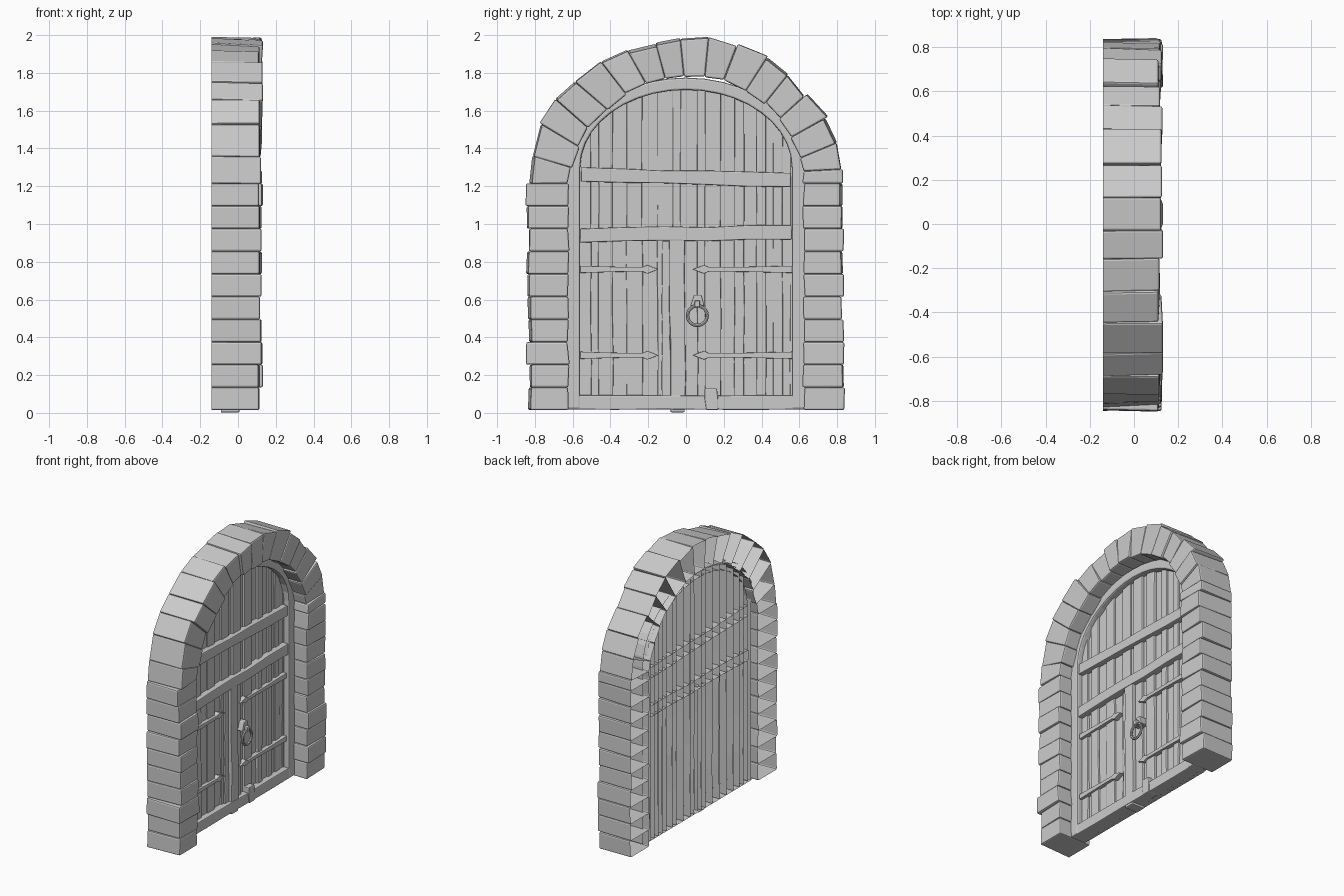
import bpy, bmesh, math, random
from mathutils import Vector

random.seed(7)
rnd = random.uniform

if "Cube" in bpy.data.objects:
    bpy.data.objects.remove(bpy.data.objects["Cube"], do_unlink=True)


def prism(name, outline, back, front, bevel=0.006, face=None):
    """Open-backed block: a counter-clockwise (y, z) outline pushed along x.
    An optional face gives the (x, y, z) corners of a tilted front."""
    face = face or [(front, y, z) for y, z in outline]
    bm = bmesh.new()
    rear = [bm.verts.new((back, y, z)) for y, z in outline]
    fore = [bm.verts.new(p) for p in face]
    bm.faces.new(fore)
    count = len(rear)
    for i in range(count):
        j = (i + 1) % count
        bm.faces.new((rear[i], rear[j], fore[j], fore[i]))
    mesh = bpy.data.meshes.new(name)
    bm.to_mesh(mesh)
    bm.free()
    obj = bpy.data.objects.new(name, mesh)
    bpy.context.collection.objects.link(obj)
    mod = obj.modifiers.new("worn_edges", "BEVEL")
    mod.width = bevel
    mod.segments = 2
    mod.limit_method = "ANGLE"
    mod.angle_limit = math.radians(35)


def timber(name, start, end, width, back, front, wobble=0.005, steps=5):
    """Slightly crooked board running between two (y, z) points."""
    a, b = Vector(start), Vector(end)
    along = (b - a).normalized()
    side = Vector((along.y, -along.x))
    right, left = [], []
    for i in range(steps + 1):
        p = a.lerp(b, i / steps)
        right.append(p + side * (width / 2 + rnd(-wobble, wobble)))
        left.append(p - side * (width / 2 + rnd(-wobble, wobble)))
    prism(name, [tuple(p) for p in right + left[::-1]], back, front)


SPRING = 1.3


def arch_height(y, half, rise):
    return SPRING + rise * math.sqrt(max(0, 1 - (y / half) ** 2))


def arch_line(half, rise, foot, steps=20):
    """Outline from the +y foot over the top to the -y foot."""
    arc = [(half * math.cos(math.pi * i / steps),
            SPRING + rise * math.sin(math.pi * i / steps)) for i in range(steps + 1)]
    return [(half, foot)] + arc + [(-half, foot)]


# Stone surround: joints as (outer y, outer z, inner y, inner z), left foot to right foot
courses = [0.015 + 0.12 * i for i in range(11)]
joints = [(-0.835, z, -0.625, z) for z in courses]
joints += [
    (-0.815, 1.36, -0.61, 1.30), (-0.77, 1.53, -0.57, 1.41), (-0.69, 1.66, -0.52, 1.51),
    (-0.585, 1.75, -0.42, 1.61), (-0.45, 1.86, -0.32, 1.69), (-0.31, 1.92, -0.21, 1.74),
    (-0.16, 1.955, -0.11, 1.77), (-0.03, 1.98, -0.01, 1.78), (0.12, 1.99, 0.10, 1.78),
    (0.27, 1.945, 0.20, 1.76), (0.43, 1.88, 0.32, 1.71), (0.54, 1.79, 0.42, 1.64),
    (0.63, 1.68, 0.50, 1.56), (0.74, 1.56, 0.56, 1.46), (0.80, 1.43, 0.61, 1.35),
    (0.825, 1.29, 0.625, 1.28)]
joints += [(0.83, z, 0.625, z) for z in reversed(courses)]

for n, (low, high) in enumerate(zip(joints, joints[1:])):
    outer = [Vector(low[:2]), Vector(high[:2])]
    inner = [Vector(low[2:]), Vector(high[2:])]
    outward = (outer[0] + outer[1] - inner[0] - inner[1]).normalized()
    push, flare = rnd(-0.006, 0.014), rnd(-0.016, 0.006)
    outer = [p + outward * (push + rnd(-0.003, 0.003)) for p in outer]
    inner = [p - outward * rnd(-0.004, 0.01) for p in inner]
    # order runs counter-clockwise: far joint outer, near joint outer, inner pair
    corners = [outer[1], outer[0], inner[0], inner[1]]
    depth, lean = rnd(0.11, 0.13), rnd(-0.006, 0.006)
    face = []
    for k, p in enumerate(corners):
        q = p + outward * flare if k < 2 else p
        face.append((depth + (lean if k < 2 else -lean), q.x, q.y))
    prism(f"surround_stone_{n + 1}", [tuple(p) for p in corners], -0.14, depth, 0.009, face)

# Wooden arch frame and sill
prism("arch_frame", arch_line(0.635, 0.475, 0.02) + arch_line(0.56, 0.41, 0.02)[::-1],
      -0.1, 0.015, 0.01)
timber("sill", (-0.63, 0.055), (0.63, 0.055), 0.075, -0.06, 0.012, 0.002)

# Vertical planks trimmed under the arch, each tucked slightly under the next
edge, n = -0.59, 0
while edge < 0.58:
    width = min(random.choice((0.045, 0.07, 0.078, 0.085)), 0.592 - edge)
    if 0.592 - edge - width < 0.03:
        width = 0.592 - edge
    left, right = edge - 0.003, edge + width + 0.003
    outline = [(left, 0.02), (right, 0.02)]
    for i in range(1, 5):
        outline.append((right + rnd(-0.003, 0.004), 0.27 * i))
    for t in (0, 0.5, 1):
        y = right + (left - right) * t
        outline.append((y, arch_height(y, 0.605, 0.45)))
    for i in range(4, 0, -1):
        outline.append((left + rnd(-0.004, 0.003), 0.27 * i))
    n += 1
    prism(f"plank_{n}", outline, -0.105, (-0.022 if n % 2 else -0.034) + rnd(-0.004, 0.004), 0.006)
    edge += width

# Cross beams and posts
timber("upper_beam", (-0.555, 1.26), (0.555, 1.232), 0.076, -0.108, 0.01)
timber("lower_beam", (-0.56, 0.938), (0.56, 0.958), 0.074, -0.108, 0.012)
timber("center_post", (-0.045, 0.003), (-0.045, 0.92), 0.08, -0.09, 0.008)
timber("side_plank", (-0.105, 0.05), (-0.105, 0.91), 0.05, -0.06, -0.015)
timber("post_foot", (0.135, 0.015), (0.135, 0.13), 0.065, -0.06, 0.018, steps=2)

# Strap hinges with spear tips
for level, z in (("lower", 0.305), ("upper", 0.76)):
    for label, root, tip in (("left", 0.57, 0.035), ("right", -0.56, -0.145)):
        way = 1 if tip > root else -1
        half = [(root, 0.019), ((root + tip) / 2, 0.013), (tip - way * 0.085, 0.012),
                (tip - way * 0.06, 0.023)]
        below = [(y, z - h) for y, h in half]
        above = [(y, z + h) for y, h in half]
        outline = below + [(tip, z)] + above[::-1]
        if way < 0:
            outline.reverse()
        prism(f"{level}_{label}_hinge", outline, -0.05, -0.003, 0.003)

# Ring handle hanging from its plate
plate = [(0.022, 0.565), (0.098, 0.565), (0.082, 0.625), (0.042, 0.625)]
prism("handle_plate", plate, -0.05, 0.02, 0.005)
timber("ring_staple", (0.06, 0.56), (0.06, 0.595), 0.028, -0.03, 0.045, 0, 1)
bpy.ops.mesh.primitive_torus_add(major_segments=24, minor_segments=8,
                                 major_radius=0.052, minor_radius=0.009,
                                 location=(0.03, 0.06, 0.515),
                                 rotation=(0, math.pi / 2, 0))
bpy.context.object.name = "handle_ring"
bpy.ops.object.shade_smooth_by_angle()
